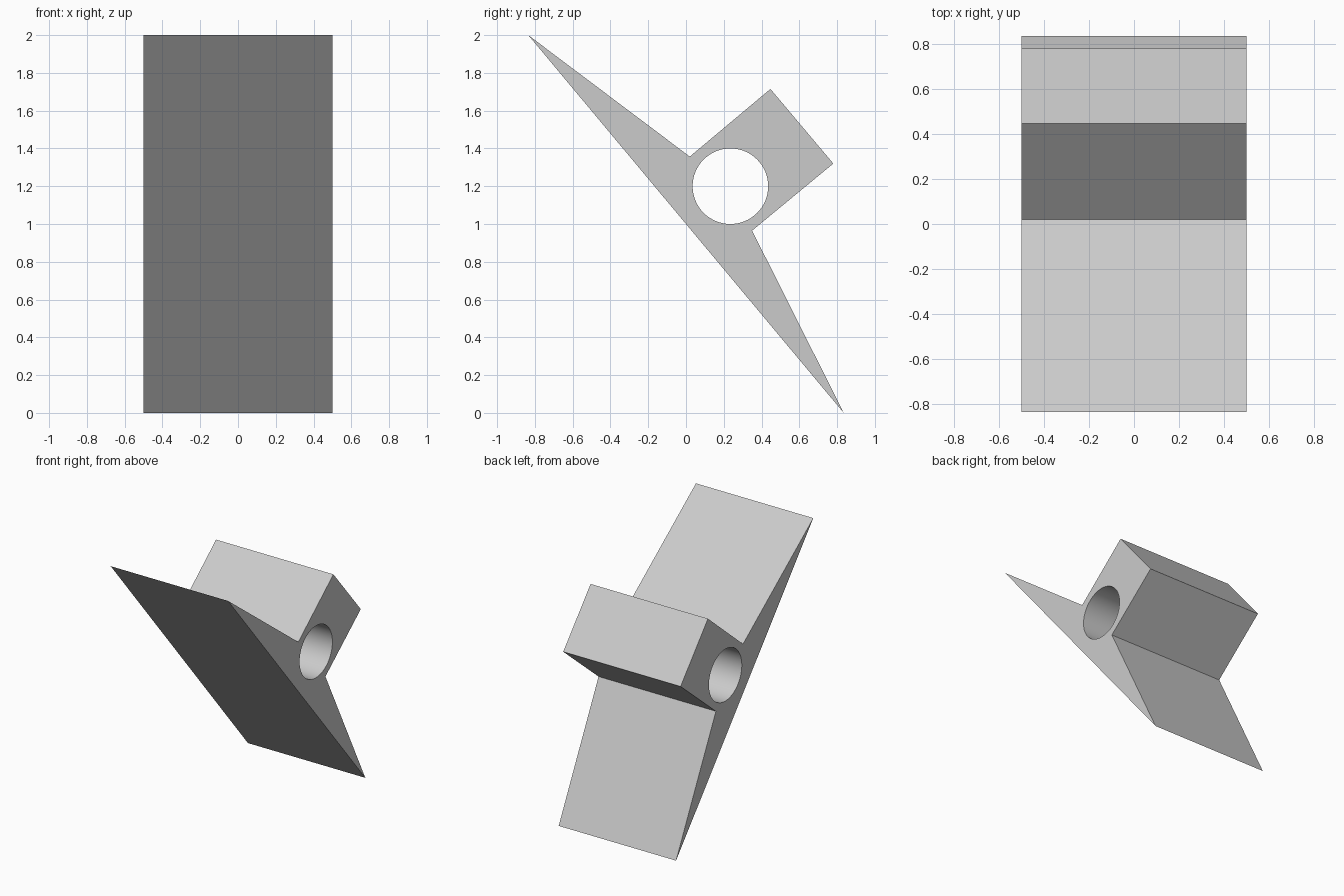
import bpy
import bmesh
import math
from mathutils import Matrix

cube = bpy.data.objects.get("Cube")
if cube:
    bpy.data.objects.remove(cube, do_unlink=True)

HALF_WIDTH = 0.5
HOLE_CENTRE = (0.235, 1.2)
HOLE_RADIUS = 0.2

grey = bpy.data.materials.new("light grey")
grey.use_nodes = True
colour = (0.6, 0.6, 0.6, 1.0)
grey.diffuse_color = colour
grey.node_tree.nodes["Principled BSDF"].inputs["Base Color"].default_value = colour


def add_object(name, bm):
    bmesh.ops.recalc_face_normals(bm, faces=bm.faces)
    mesh = bpy.data.meshes.new(name)
    bm.to_mesh(mesh)
    bm.free()
    mesh.materials.append(grey)
    obj = bpy.data.objects.new(name, mesh)
    bpy.context.collection.objects.link(obj)
    return obj


# Leaning blade with a square block on its back: side outline swept along x
outline = [(-0.835, 2.0), (0.02, 1.357), (0.447, 1.715),
           (0.78, 1.32), (0.35, 0.965), (0.835, 0.0)]
bm = bmesh.new()
side = bm.faces.new([bm.verts.new((-HALF_WIDTH, y, z)) for y, z in outline])
swept = bmesh.ops.extrude_face_region(bm, geom=[side], use_keep_orig=True)
bmesh.ops.translate(bm, vec=(2 * HALF_WIDTH, 0, 0),
                    verts=[v for v in swept["geom"] if isinstance(v, bmesh.types.BMVert)])
body = add_object("wedge_bracket", bm)

# Round bore through the whole width
bm = bmesh.new()
bmesh.ops.create_cone(bm, cap_ends=True, segments=64, radius1=HOLE_RADIUS,
                      radius2=HOLE_RADIUS, depth=3 * HALF_WIDTH,
                      matrix=Matrix.Translation((0, *HOLE_CENTRE))
                      @ Matrix.Rotation(math.pi / 2, 4, "Y"))
cutter = add_object("bore_cutter", bm)

cut = body.modifiers.new("bore", "BOOLEAN")
cut.operation = "DIFFERENCE"
cut.solver = "EXACT"
cut.object = cutter

# Apply the cut, drop the cutter, and smooth only the bore
bpy.ops.object.select_all(action="DESELECT")
body.select_set(True)
bpy.context.view_layer.objects.active = body
bpy.ops.object.modifier_apply(modifier=cut.name)
bpy.data.objects.remove(cutter, do_unlink=True)
bpy.ops.object.shade_smooth_by_angle(angle=math.radians(30))
